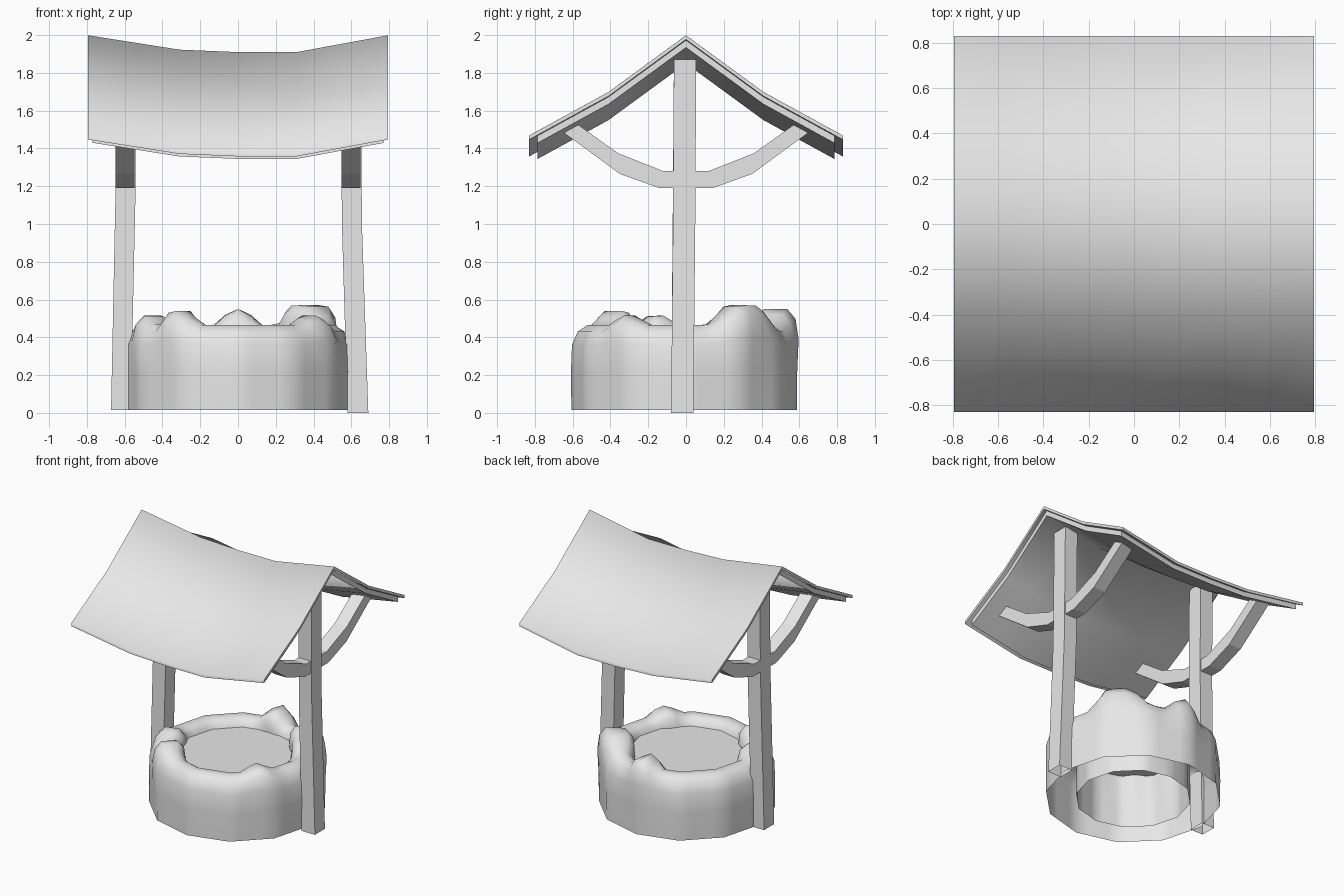
import bpy, bmesh, math
from mathutils import Vector

cube = bpy.data.objects.get("Cube")
if cube:
    bpy.data.objects.remove(cube, do_unlink=True)

grey = bpy.data.materials.new("plain grey")
grey.use_nodes = True
grey.diffuse_color = (0.8, 0.8, 0.8, 1)
grey.node_tree.nodes["Principled BSDF"].inputs["Base Color"].default_value = (0.8, 0.8, 0.8, 1)


def finish(bm, name, angle=None, recalc=True):
    """Turn a bmesh into a named grey object, smooth up to the given angle."""
    if recalc:
        bmesh.ops.recalc_face_normals(bm, faces=bm.faces[:])
    mesh = bpy.data.meshes.new(name)
    bm.to_mesh(mesh)
    bm.free()
    mesh.materials.append(grey)
    obj = bpy.data.objects.new(name, mesh)
    bpy.context.collection.objects.link(obj)
    if angle:
        bpy.ops.object.select_all(action="DESELECT")
        obj.select_set(True)
        bpy.context.view_layer.objects.active = obj
        bpy.ops.object.shade_smooth_by_angle(angle=math.radians(angle))
    return obj


def bridge(bm, rings, closed=True):
    """Join consecutive rows of vertices with quads."""
    for a, b in zip(rings, rings[1:]):
        n = len(a)
        for i in range(n if closed else n - 1):
            j = (i + 1) % n
            bm.faces.new((a[i], a[j], b[j], b[i]))


def lerp_table(table, t):
    """Straight-line interpolation in a short table of (position, value)."""
    for (p, u), (q, v) in zip(table, table[1:]):
        if t <= q:
            return u + (v - u) * (t - p) / (q - p)
    return table[-1][1]


# Sagging roof: two stacked sheets, the lower one slightly inset
SLOPE = [(0, 2.0), (0.41, 1.7), (0.83, 1.47)]
SAG = [(-0.8, 0), (-0.31, 0.077), (0, 0.09), (0.31, 0.09), (0.8, 0)]


def roof_layer(name, half_x, half_y, drop, thick):
    bm = bmesh.new()
    rows = []
    for x in (-half_x, -0.55, -0.31, 0, 0.31, 0.55, half_x):
        rows.append([bm.verts.new((x, y, lerp_table(SLOPE, abs(y)) - lerp_table(SAG, x) - drop))
                     for y in (-half_y, -0.41, 0, 0.41, half_y)])
    bridge(bm, rows, closed=False)
    bmesh.ops.recalc_face_normals(bm, faces=bm.faces[:])
    top = bm.faces[:]
    ext = bmesh.ops.extrude_face_region(bm, geom=top, use_keep_orig=True)
    moved = [v for v in ext["geom"] if isinstance(v, bmesh.types.BMVert)]
    bmesh.ops.translate(bm, verts=moved, vec=(0, 0, -thick))
    finish(bm, name, 80)


roof_layer("roof_covering", 0.795, 0.83, 0, 0.022)
roof_layer("roof_boards", 0.77, 0.785, 0.022, 0.038)


# Leaning posts, open underneath
def post(name, sections):
    bm = bmesh.new()
    rings = [[bm.verts.new((x + sx * w, y + sy * 0.059, z))
              for sx, sy in ((-1, -1), (1, -1), (1, 1), (-1, 1))]
             for x, y, z, w in sections]
    bridge(bm, rings)
    bm.faces.new(rings[-1])
    finish(bm, name)


post("left_post", [(0.635, -0.02, 0, 0.055), (0.603, -0.01, 1.0, 0.053), (0.598, -0.005, 1.87, 0.053)])
post("right_post", [(-0.62, -0.02, 0.015, 0.052), (-0.595, -0.01, 1.19, 0.053), (-0.595, -0.005, 1.87, 0.053)])

# Curved braces between posts and roof
LOWER = [(0.03, 1.19), (0.14, 1.19), (0.35, 1.265), (0.67, 1.5)]
UPPER = [(0.57, 1.525), (0.36, 1.375), (0.12, 1.28), (0.03, 1.28)]


def brace(name, x, side):
    bm = bmesh.new()
    near, far = ([bm.verts.new((x + dx, side * y, z)) for y, z in LOWER + UPPER]
                 for dx in (-0.05, 0.05))
    bridge(bm, [near, far])
    for ring in (near, far):
        for i in range(3):
            bm.faces.new((ring[i], ring[i + 1], ring[6 - i], ring[7 - i]))
    finish(bm, name)


for x, side_name in ((0.598, "left"), (-0.598, "right")):
    brace(side_name + "_front_brace", x, -1)
    brace(side_name + "_back_brace", x, 1)

# Stone wall with a rounded rim and worn lumps: (x, y, height, spread)
LUMPS = [(-0.45, -0.14, 0.05, 0.17), (-0.34, -0.42, 0.075, 0.17), (0.0, 0.48, 0.085, 0.16),
         (0.43, -0.33, 0.05, 0.15), (0.42, 0.34, 0.105, 0.3)]
PROFILE = [(0.385, 0.015), (0.385, 0.38), (0.405, 0.435), (0.45, 0.465), (0.505, 0.465),
           (0.555, 0.43), (0.585, 0.36), (0.59, 0.22), (0.588, 0.015)]
SEGMENTS = 48


def lump_at(a):
    total = 0
    for x, y, h, spread in LUMPS:
        d = math.remainder(a - math.atan2(y, x), math.tau) / spread
        total = max(total, h * math.exp(-d ** 4))
    return total


bm = bmesh.new()
rings = []
for r, z in PROFILE:
    weight = max(0, (z - 0.3) / 0.165)
    ring = []
    for i in range(SEGMENTS):
        a = math.tau * i / SEGMENTS
        lump = lump_at(a) * weight
        swell = lump * (0.4 if r > 0.48 else -0.4)
        facet = math.cos(math.pi / 12) / math.cos(a % (math.pi / 6) - math.pi / 12)
        rad = r * (facet + 0.015) + swell
        ring.append(bm.verts.new((rad * math.cos(a), rad * math.sin(a) - 0.01, z + lump)))
    rings.append(ring)
bridge(bm, rings)
finish(bm, "stone_wall", 75)

# Water surface
bm = bmesh.new()
bmesh.ops.create_circle(bm, cap_ends=True, segments=12, radius=0.395)
bmesh.ops.translate(bm, verts=bm.verts[:], vec=(0, -0.01, 0.41))
for f in bm.faces:
    f.normal_update()
    if f.normal.z < 0:
        f.normal_flip()
finish(bm, "water", recalc=False)
